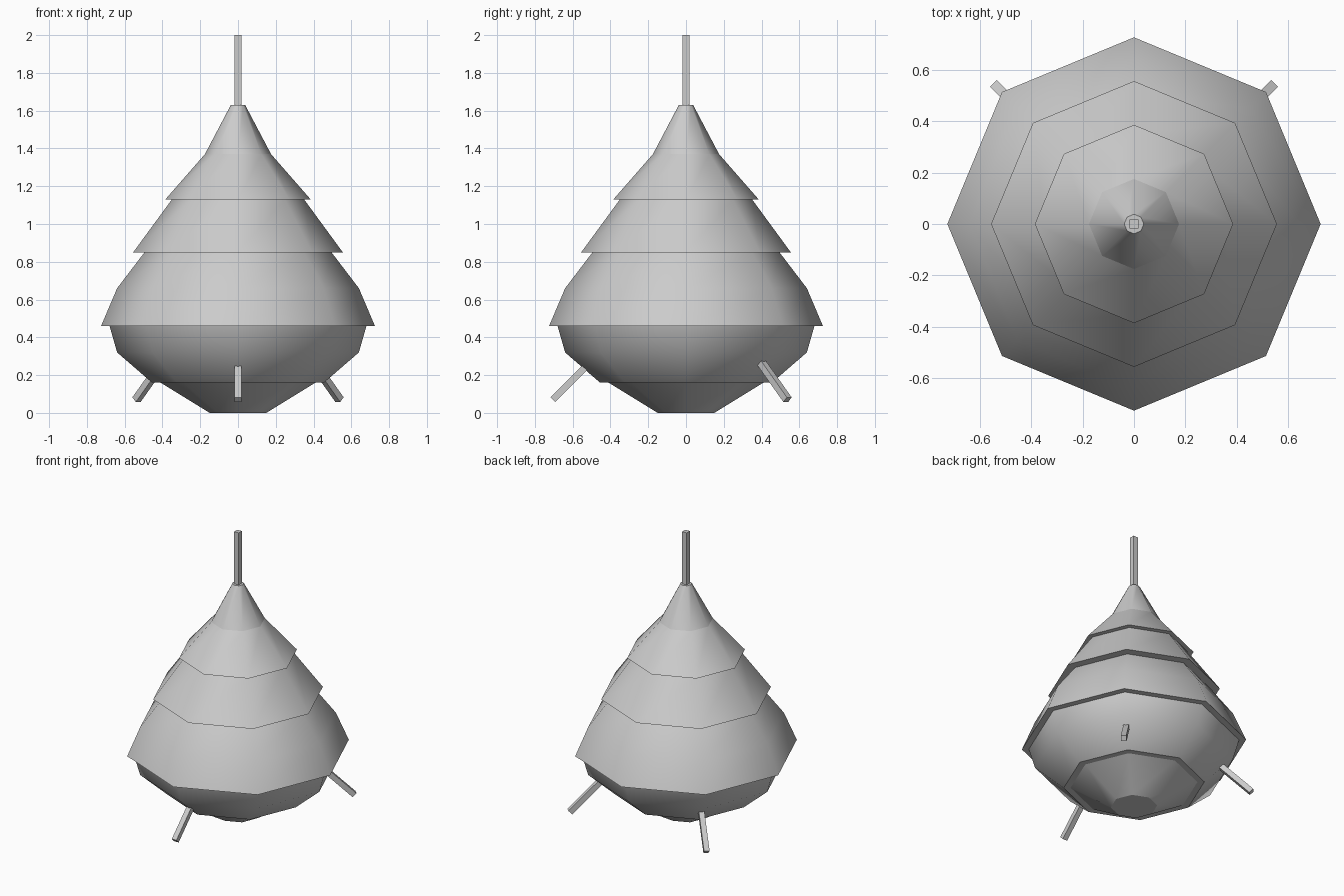
import bpy, bmesh
from math import cos, sin, pi, radians
from mathutils import Vector

if "Cube" in bpy.data.objects:
    bpy.data.objects.remove(bpy.data.objects["Cube"])

SIDES = 8


def lathe(name, profile):
    """Revolve (radius, z) points; level rings and caps stay flat, the rest is smooth."""
    bm = bmesh.new()
    rings = []
    for r, z in profile:
        if r == 0:
            rings.append([bm.verts.new((0, 0, z))] * SIDES)
        else:
            rings.append([bm.verts.new((r * cos(2 * pi * i / SIDES), r * sin(2 * pi * i / SIDES), z))
                          for i in range(SIDES)])
    for k in range(len(rings) - 1):
        a, b = rings[k], rings[k + 1]
        level = profile[k][1] == profile[k + 1][1]
        for i in range(SIDES):
            j = (i + 1) % SIDES
            quad = list(dict.fromkeys([a[i], a[j], b[j], b[i]]))
            bm.faces.new(quad).smooth = not level
    mesh = bpy.data.meshes.new(name)
    bm.to_mesh(mesh)
    bm.free()
    obj = bpy.data.objects.new(name, mesh)
    bpy.context.collection.objects.link(obj)
    return obj


def bar(name, start, end, width):
    """Square bar between two points."""
    start, end = Vector(start), Vector(end)
    axis = end - start
    bpy.ops.mesh.primitive_cube_add(size=1, location=(start + end) / 2)
    obj = bpy.context.object
    obj.name = name
    obj.scale = (width, width, axis.length)
    # keep one pair of sides vertical, aligned with the bar's heading
    if abs(axis.x) + abs(axis.y) > 1e-6:
        obj.rotation_euler = axis.to_track_quat('Z', 'Y').to_euler()
    return obj


# Rounded underside
lathe("base_cone", [(0, 0), (0.15, 0), (0.41, 0.16), (0.455, 0.16)])
lathe("lower_bowl", [(0.455, 0.16), (0.64, 0.32), (0.68, 0.46)])

# Overlapping tiers, each with a flat overhang below
lathe("lower_tier", [(0.68, 0.46), (0.725, 0.46), (0.64, 0.66), (0.495, 0.85)])
lathe("middle_tier", [(0.495, 0.85), (0.555, 0.85), (0.35, 1.13)])
lathe("upper_tier", [(0.35, 1.13), (0.385, 1.13), (0.175, 1.37)])
lathe("top_cone", [(0.175, 1.37), (0.038, 1.63), (0, 1.63)])

# Mast
bar("mast", (0, 0, 1.60), (0, 0, 2.0), 0.035)

# Three splayed legs
for name, angle, reach in (("front_leg", -90, 0.705),
                           ("back_right_leg", 45, 0.76),
                           ("back_left_leg", 135, 0.76)):
    c, s = cos(radians(angle)), sin(radians(angle))
    inner = reach - 0.25
    bar(name, (c * inner, s * inner, 0.32), (c * reach, s * reach, 0.07), 0.036)
